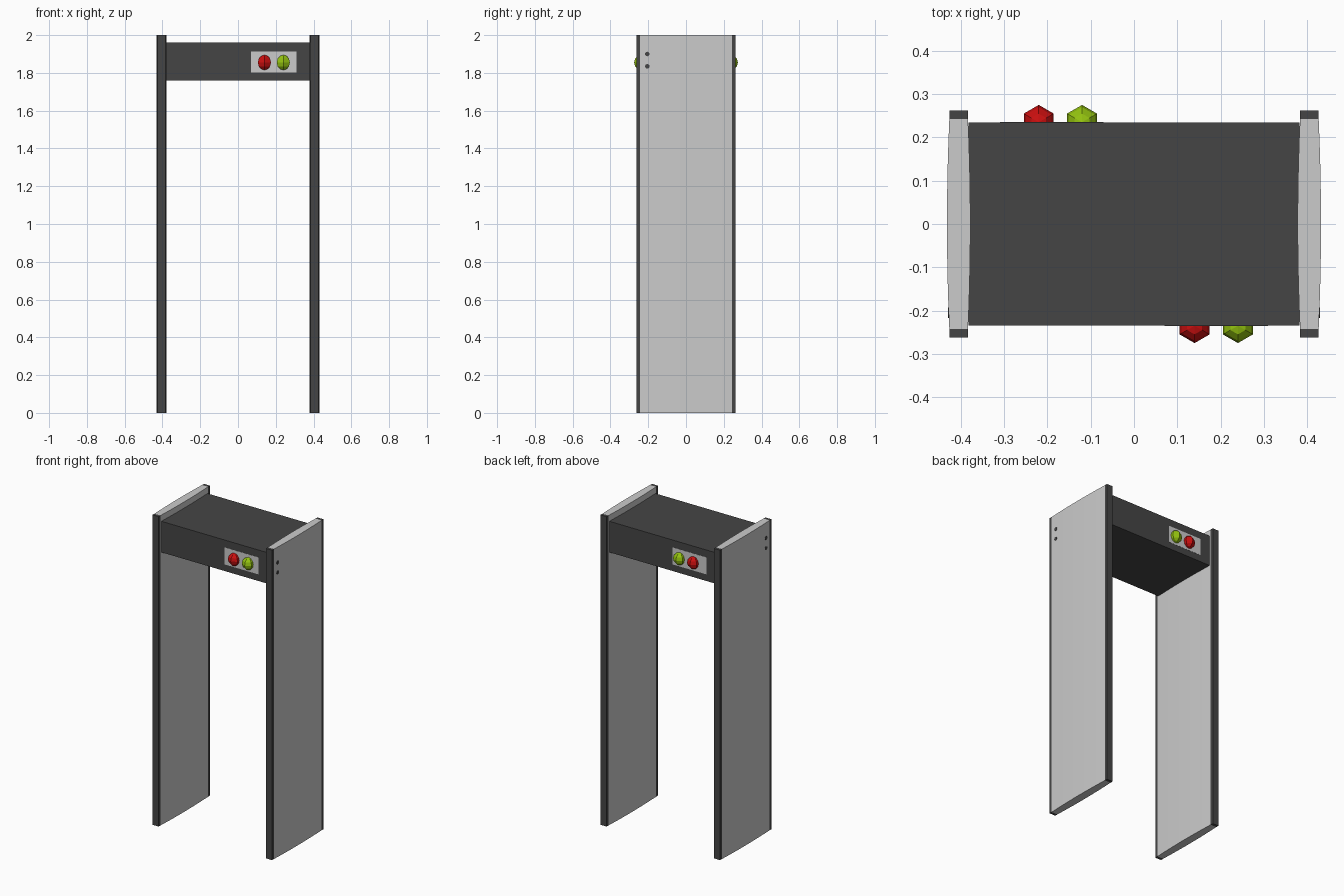
import bpy, bmesh, math
from mathutils import Matrix, Vector

if "Cube" in bpy.data.objects:
    bpy.data.objects.remove(bpy.data.objects["Cube"])


def material(name, rgb):
    m = bpy.data.materials.new(name)
    m.diffuse_color = (*rgb, 1)
    m.use_nodes = True
    m.node_tree.nodes["Principled BSDF"].inputs["Base Color"].default_value = m.diffuse_color
    return m


DARK = material("dark_grey", (0.06, 0.06, 0.06))
RED = material("red", (0.6, 0.005, 0.005))
GREEN = material("green", (0.3, 0.55, 0.005))


def finish(name, bm, mat=None):
    bmesh.ops.recalc_face_normals(bm, faces=bm.faces[:])
    me = bpy.data.meshes.new(name)
    bm.to_mesh(me)
    bm.free()
    ob = bpy.data.objects.new(name, me)
    bpy.context.collection.objects.link(ob)
    if mat:
        me.materials.append(mat)
    return ob


def box(name, lo, hi, mat=None):
    lo, hi = Vector(lo), Vector(hi)
    size = Matrix.Diagonal((*(hi - lo), 1))
    bm = bmesh.new()
    bmesh.ops.create_cube(bm, size=1, matrix=Matrix.Translation((lo + hi) / 2) @ size)
    return finish(name, bm, mat)


def side_panel(name, cx):
    # Slightly bulged cross-section extruded to full height
    n, half = 10, 0.243
    ys = [-half + 2 * half * i / n for i in range(n + 1)]
    bulge = [0.0215 + 0.0055 * (1 - (y / half) ** 2) for y in ys]
    outline = [(cx + b, y) for b, y in zip(bulge, ys)]
    outline += [(cx - b, y) for b, y in reversed(list(zip(bulge, ys)))]
    bm = bmesh.new()
    base = bm.faces.new([bm.verts.new((x, y, 0)) for x, y in outline])
    ext = bmesh.ops.extrude_face_region(bm, geom=[base], use_keep_orig=True)
    top = [v for v in ext["geom"] if isinstance(v, bmesh.types.BMVert)]
    bmesh.ops.translate(bm, verts=top, vec=(0, 0, 2))
    ob = finish(name, bm)
    for p in ob.data.polygons:
        p.use_smooth = abs(p.normal.x) > 0.9
    ob.data.set_sharp_from_angle(angle=math.radians(30))


def lamp(name, x, side, mat):
    # Half of a six-sided sphere standing on the header face
    bm = bmesh.new()
    bmesh.ops.create_uvsphere(bm, u_segments=6, v_segments=6, radius=0.04)
    bmesh.ops.bisect_plane(bm, geom=bm.verts[:] + bm.edges[:] + bm.faces[:],
                           plane_co=(0, 0, 0), plane_no=(0, -side, 0), clear_outer=True)
    bmesh.ops.translate(bm, verts=bm.verts[:], vec=(x, side * 0.235, 1.855))
    finish(name, bm, mat)


# Header beam
box("header_beam", (-0.382, -0.235, 1.76), (0.382, 0.235, 1.96), DARK)

for s, label in ((-1, "left"), (1, "right")):
    # Side panels with dark edge strips
    side_panel(label + "_panel", s * 0.405)
    for e, end in ((-1, "front"), (1, "back")):
        y0, y1 = sorted((e * 0.243, e * 0.262))
        box(f"{label}_{end}_edge_strip", (s * 0.405 - 0.0215, y0, 0),
            (s * 0.405 + 0.0215, y1, 2), DARK)
    # Small round sockets on the outer face
    for i, z in enumerate((1.835, 1.90)):
        bm = bmesh.new()
        place = Matrix.Translation((s * 0.4265, -0.205, z)) @ Matrix.Rotation(math.pi / 2, 4, "Y")
        bmesh.ops.create_cone(bm, cap_ends=True, segments=12, radius1=0.012,
                              radius2=0.012, depth=0.006, matrix=place)
        finish(f"{label}_socket_{i + 1}", bm, DARK)

# Signal plates and lamps, front and back (rotated half a turn)
for s, label in ((-1, "front"), (1, "back")):
    x0, x1 = sorted((-s * 0.07, -s * 0.31))
    y0, y1 = sorted((s * 0.23, s * 0.236))
    box(label + "_signal_plate", (x0, y0, 1.803), (x1, y1, 1.913))
    lamp(label + "_red_lamp", -s * 0.14, s, RED)
    # Top view: the back pair keeps red on the left
    lamp(label + "_green_lamp", -s * 0.24, s, GREEN)

# The back pair sits with red outermost, so swap those two positions
bpy.data.objects["back_red_lamp"].location.x = -0.08
bpy.data.objects["back_green_lamp"].location.x = 0.12
